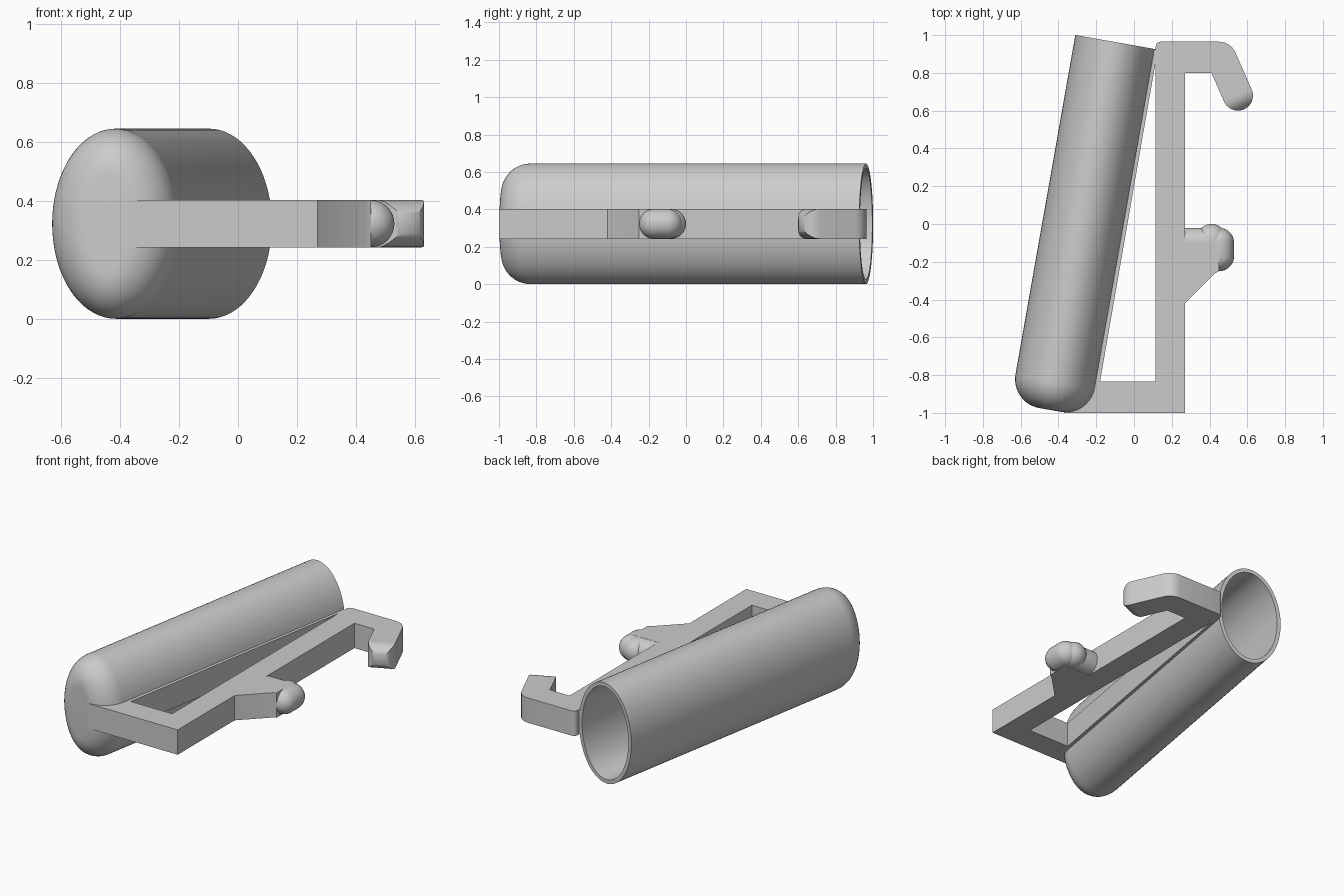
import bpy, bmesh, math
from mathutils import Vector, Matrix

cube = bpy.data.objects.get("Cube")
if cube:
    bpy.data.objects.remove(cube, do_unlink=True)

MID = 0.323      # height of the tube axis and bracket centre plane
HALF = 0.08      # half thickness of the bracket

grey = bpy.data.materials.new("plain grey")
grey.use_nodes = True
colour = (0.6, 0.6, 0.6, 1)
grey.diffuse_color = colour
grey.node_tree.nodes["Principled BSDF"].inputs["Base Color"].default_value = colour


def finish(name, bm, angle=35):
    bmesh.ops.recalc_face_normals(bm, faces=bm.faces[:])
    mesh = bpy.data.meshes.new(name)
    bm.to_mesh(mesh)
    bm.free()
    mesh.materials.append(grey)
    obj = bpy.data.objects.new(name, mesh)
    bpy.context.collection.objects.link(obj)
    bpy.ops.object.select_all(action='DESELECT')
    obj.select_set(True)
    bpy.context.view_layer.objects.active = obj
    bpy.ops.object.shade_smooth_by_angle(angle=math.radians(angle))
    return obj


def loft(bm, rings, cap_start=False, cap_end=True):
    rows = [[bm.verts.new(p) for p in ring] for ring in rings]
    for a, b in zip(rows, rows[1:]):
        for i in range(len(a)):
            j = (i + 1) % len(a)
            bm.faces.new((a[i], a[j], b[j], b[i]))
    if cap_start:
        bm.faces.new(rows[0])
    if cap_end:
        bm.faces.new(rows[-1])


def arc(cx, cy, r, start, end, steps=6):
    angles = [math.radians(start + (end - start) * i / steps) for i in range(steps + 1)]
    return [(cx + r * math.cos(a), cy + r * math.sin(a)) for a in angles]


# Tube: hollow oval sleeve, tilted ten degrees, with a rounded closed end
def wall(inset, length, fillet, steps=12):
    """Pairs of (inset from the outer oval, distance from the mouth)."""
    curve = [(inset, 0)]
    for i in range(steps + 1):
        a = math.pi / 2 * i / steps
        curve.append((inset + fillet * (1 - math.cos(a)),
                      length - fillet * (1 - math.sin(a))))
    return curve


LENGTH = 1.978
profile = wall(0.025, LENGTH - 0.025, 0.13)[::-1] + wall(0, LENGTH, 0.155)
tilt = Matrix.Translation((-0.098, 0.963, MID)) @ Matrix.Rotation(math.radians(-10), 4, 'Z')
SIDES = 72
rings = []
for inset, dist in profile:
    turn = [2 * math.pi * i / SIDES for i in range(SIDES)]
    rings.append([tilt @ Vector(((0.216 - inset) * math.cos(t), -dist,
                                 (0.322 - inset) * math.sin(t))) for t in turn])
bm = bmesh.new()
loft(bm, rings, cap_start=True)
finish("tube", bm)

# Bracket: flat plate with a triangular opening, catch base and hook arm
outline = [(-0.37, -1), (0.27, -1), (0.27, -0.42), (0.43, -0.26), (0.45, -0.25),
           (0.45, -0.1), (0.27, -0.1), (0.27, 0.8), (0.41, 0.8), (0.477, 0.647),
           (0.623, 0.713)]
outline += arc(0.45, 0.87, 0.095, 24, 90)
outline += arc(0.14, 0.94, 0.025, 90, 180, 4)
outline += [(0.115, 0.923), (0.098, 0.923), (-0.214, -0.845), (-0.33, -0.975)]
opening = [(0.115, 0.86), (0.115, -0.835), (-0.18, -0.835)]

bm = bmesh.new()
for loop in (outline, opening):
    verts = [bm.verts.new((x, y, MID - HALF)) for x, y in loop]
    for a, b in zip(verts, verts[1:] + verts[:1]):
        bm.edges.new((a, b))
bmesh.ops.triangle_fill(bm, edges=bm.edges[:], use_beauty=True)
bmesh.ops.dissolve_limit(bm, angle_limit=0.01, verts=[], edges=bm.edges[:])
raised = bmesh.ops.extrude_face_region(bm, geom=bm.faces[:], use_keep_orig=True)
top = [v for v in raised["geom"] if isinstance(v, bmesh.types.BMVert)]
bmesh.ops.translate(bm, verts=top, vec=(0, 0, 2 * HALF))
finish("bracket", bm, 30)

# Hook tip: square sections shrinking along a quarter circle
along = Vector((0.412, -0.911, 0))
across = Vector((0.911, 0.412, 0))
rings = []
for i in range(11):
    a = math.pi / 2 * i / 10
    half = HALF * max(math.cos(a), 0.01)
    centre = Vector((0.55, 0.68, MID)) + along * HALF * math.sin(a)
    rings.append([centre + across * u * half + Vector((0, 0, v * half))
                  for u, v in ((-1, -1), (1, -1), (1, 1), (-1, 1))])
bm = bmesh.new()
loft(bm, rings)
finish("hook_tip", bm)


# Catch: rounded bars blending into one knob
def capsule(name, start, end, r):
    a, b = Vector((*start, MID)), Vector((*end, MID))
    bm = bmesh.new()
    bmesh.ops.create_uvsphere(bm, u_segments=32, v_segments=17, radius=r)
    for v in bm.verts:
        if v.co.z > 0:
            v.co.z += (b - a).length
    turn = (b - a).to_track_quat('Z', 'Y').to_matrix().to_4x4()
    bmesh.ops.transform(bm, matrix=Matrix.Translation(a) @ turn, verts=bm.verts[:])
    finish(name, bm)


capsule("catch_arm", (0.21, -0.1), (0.45, -0.1), 0.0795)
capsule("catch_bump", (0.41, -0.14), (0.41, -0.08), 0.08)
capsule("catch_knob", (0.45, -0.17), (0.45, -0.1), 0.08)
